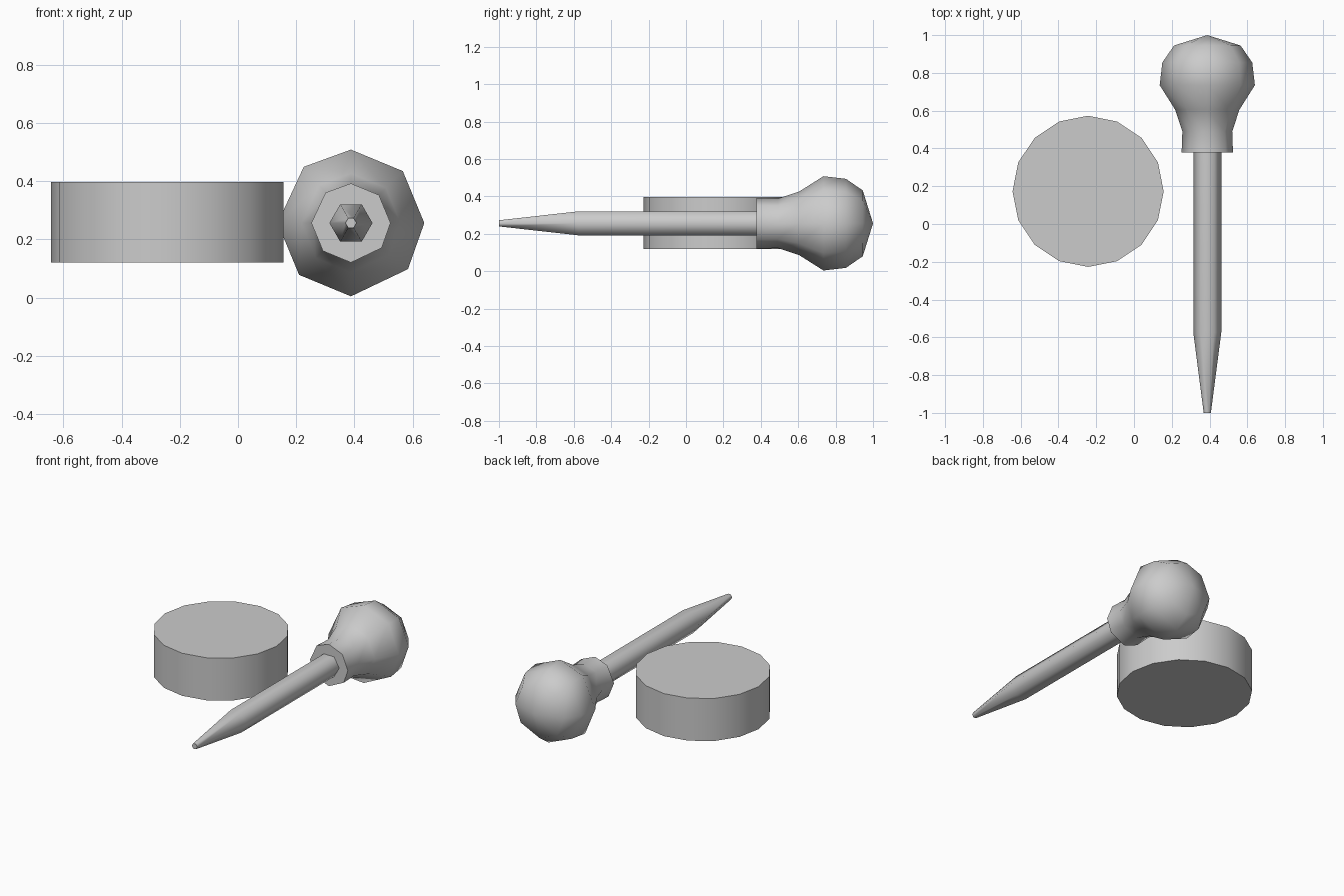
import bpy, bmesh, math

if "Cube" in bpy.data.objects:
    bpy.data.objects.remove(bpy.data.objects["Cube"])

grey = bpy.data.materials.new("plain grey")
grey.diffuse_color = (0.6, 0.6, 0.6, 1)
grey.use_nodes = True
grey.node_tree.nodes["Principled BSDF"].inputs["Base Color"].default_value = grey.diffuse_color


def lathe(name, rings, angles, origin, axis, smooth):
    """Loft (position, radius) rings along the y or z axis; radius 0 makes a point."""
    bm = bmesh.new()

    def vert(pos, radius, deg):
        a, b = radius * math.cos(math.radians(deg)), radius * math.sin(math.radians(deg))
        return bm.verts.new((a, pos, b) if axis == "y" else (a, b, pos))

    n = len(angles)
    loops = [[vert(p, r, d) for d in angles] if r else [vert(p, 0, 0)] for p, r in rings]
    for low, high in zip(loops, loops[1:]):
        for i in range(n):
            j = (i + 1) % n
            if len(high) == 1:
                bm.faces.new((low[i], low[j], high[0]))
            else:
                bm.faces.new((low[i], low[j], high[j], high[i]))
    for loop in (loops[0], loops[-1]):
        if len(loop) > 1:
            bm.faces.new(loop)
    bmesh.ops.recalc_face_normals(bm, faces=bm.faces)
    mesh = bpy.data.meshes.new(name)
    bm.to_mesh(mesh)
    bm.free()
    mesh.materials.append(grey)
    ob = bpy.data.objects.new(name, mesh)
    bpy.context.collection.objects.link(ob)
    ob.location = origin
    bpy.ops.object.select_all(action="DESELECT")
    ob.select_set(True)
    bpy.context.view_layer.objects.active = ob
    bpy.ops.object.shade_smooth_by_angle(angle=math.radians(smooth))
    return ob


# Round block
lathe("round_block", [(0.12, 0.4), (0.396, 0.4)],
      [i * 22.5 for i in range(16)], (-0.243, 0.173, 0), "z", 40)

# Tapered six-sided shaft
lathe("shaft", [(-1.0, 0.019), (-0.575, 0.074), (0.40, 0.074)],
      [i * 60 for i in range(6)], (0.388, 0, 0.256), "y", 65)

# Bulbous handle with a narrow collar, slightly uneven around
lathe("handle",
      [(0.378, 0.136), (0.49, 0.132), (0.605, 0.17), (0.735, 0.252),
       (0.855, 0.238), (0.945, 0.176), (1.0, 0)],
      [0, 45, 90, 130, 180, 225, 270, 321], (0.388, 0, 0.256), "y", 60)
